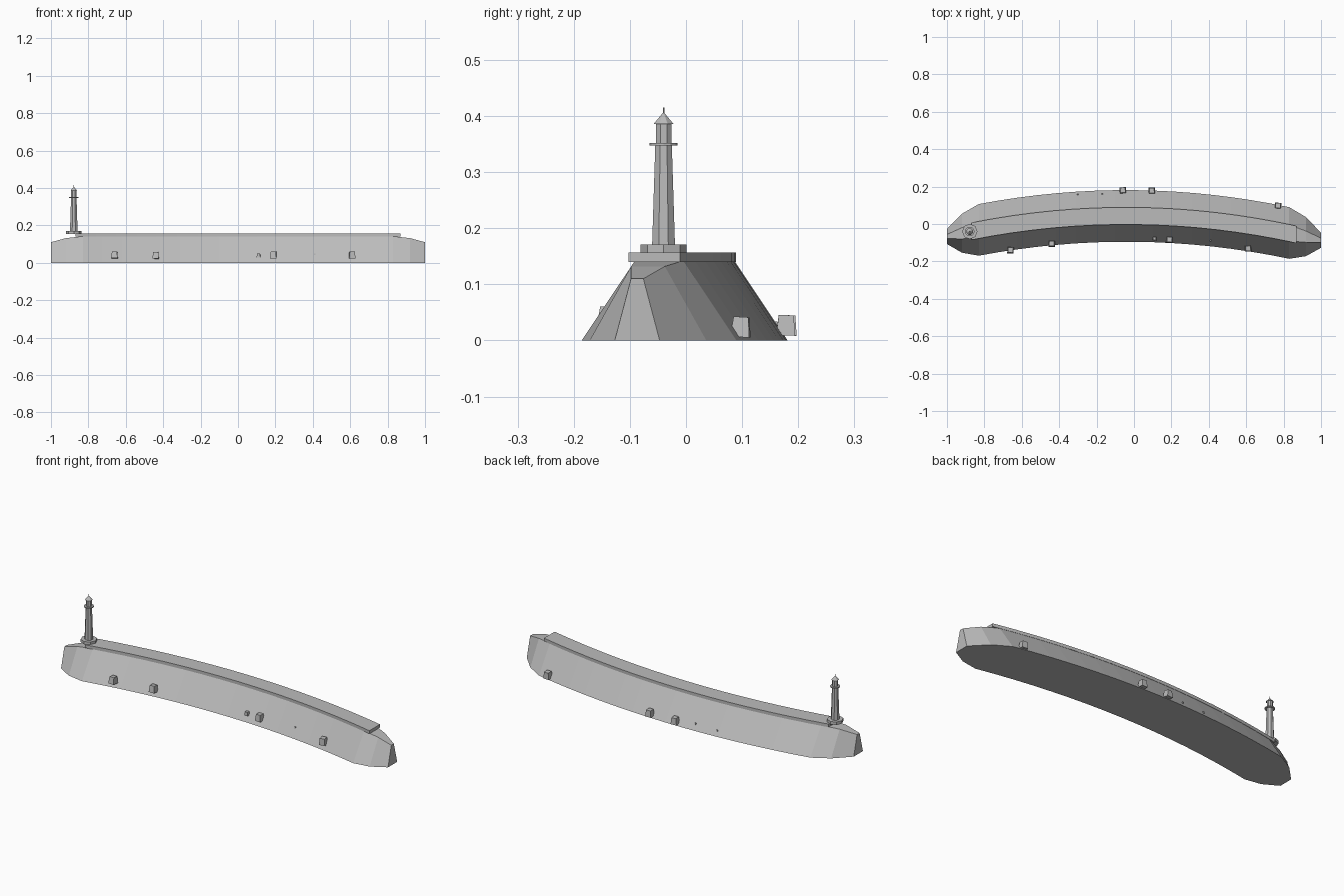
import bpy, bmesh, math, random
from mathutils import Matrix

if "Cube" in bpy.data.objects:
    bpy.data.objects.remove(bpy.data.objects["Cube"])

random.seed(4)


def material(name, v):
    m = bpy.data.materials.new(name)
    m.diffuse_color = (v, v, v, 1)
    m.use_nodes = True
    m.node_tree.nodes["Principled BSDF"].inputs["Base Color"].default_value = m.diffuse_color
    return m


STONE = material("grey stone", 0.5)


def finish(name, bm):
    bmesh.ops.recalc_face_normals(bm, faces=bm.faces)
    me = bpy.data.meshes.new(name)
    bm.to_mesh(me)
    bm.free()
    ob = bpy.data.objects.new(name, me)
    bpy.context.collection.objects.link(ob)
    me.materials.append(STONE)
    return ob


def centre(x):
    """Centreline of the curved wall."""
    return 0.043 - 0.010 * x - 0.12 * x * x


def sweep(name, stations):
    """Trapezoid sections (x, half base, half top, z0, z1) joined along the curve."""
    bm = bmesh.new()
    rings = []
    for x, wb, wt, z0, z1 in stations:
        c = centre(x)
        rings.append([bm.verts.new((x, c + dy, z)) for dy, z in
                      ((-wb, z0), (wb, z0), (wt, z1), (-wt, z1))])
    for a, b in zip(rings, rings[1:]):
        for i in range(4):
            j = (i + 1) % 4
            bm.faces.new((a[i], a[j], b[j], b[i]))
    bm.faces.new(rings[0])
    bm.faces.new(rings[-1])
    return finish(name, bm)


def turned(name, x, y, profile, sides, phase):
    """Faceted solid of revolution from (radius, z) points."""
    bm = bmesh.new()
    rings = []
    for r, z in profile:
        rings.append([bm.verts.new((x + r * math.cos(phase + k * math.tau / sides),
                                    y + r * math.sin(phase + k * math.tau / sides), z))
                      for k in range(sides)])
    for a, b in zip(rings, rings[1:]):
        for i in range(sides):
            j = (i + 1) % sides
            bm.faces.new((a[i], a[j], b[j], b[i]))
    bm.faces.new(rings[0])
    bm.faces.new(rings[-1])
    return finish(name, bm)


def block(name, x, y, z, size, height):
    """Tapered armour block, slightly turned."""
    bm = bmesh.new()
    bmesh.ops.create_cube(bm, size=1)
    for v in bm.verts:
        k = 0.78 if v.co.z > 0 else 1.0
        v.co = (v.co.x * size * k, v.co.y * size * k, v.co.z * height)
    turn = (Matrix.Translation((x, y, z))
            @ Matrix.Rotation(random.uniform(-0.12, 0.12), 4, 'Z')
            @ Matrix.Rotation(random.uniform(-0.08, 0.08), 4, 'X'))
    bm.transform(turn)
    return finish(name, bm)


# Sloped rubble mound with tapering ends
N = 16
body = [(-0.83 + 1.66 * i / N, 0.138, 0.043, 0, 0.142) for i in range(N + 1)]
tip = [(1.0, 0.040, 0.011, 0, 0.110), (0.92, 0.104, 0.030, 0, 0.132)]
left = [(-t[0],) + t[1:] for t in tip]
sweep("mound", left + body + tip[::-1])

# Flat walkway slab on the crest
sweep("walkway", [(-0.87 + 1.74 * i / N, 0.046, 0.046, 0.140, 0.157)
                  for i in range(N + 1)])

# Lighthouse at the left end
LX, LY = -0.878, -0.04
FLAT = math.pi / 8
turned("tower_platform", LX, LY, [(0.041, 0.155), (0.041, 0.171)], 8, 0)
turned("tower", LX, LY, [(0.022, 0.171), (0.016, 0.347)], 8, FLAT)
turned("gallery", LX, LY, [(0.025, 0.347), (0.025, 0.352)], 12, 0)
turned("lantern", LX, LY, [(0.015, 0.352), (0.015, 0.386)], 8, FLAT)
turned("roof", LX, LY, [(0.019, 0.386), (0.001, 0.406)], 8, FLAT)
turned("finial", LX, LY, [(0.0015, 0.400), (0.0015, 0.415)], 6, 0)

# Armour blocks at the foot of both slopes
for i, (x, y, z) in enumerate([(-0.66, -0.140, 0.042), (-0.44, -0.105, 0.040),
                               (0.19, -0.083, 0.042), (0.61, -0.130, 0.042),
                               (-0.06, 0.180, 0.027), (0.095, 0.178, 0.027),
                               (0.77, 0.098, 0.024)]):
    block(f"armour_block_{i + 1}", x, y, z, 0.034, 0.036)

# Small stones mostly sunk in the slopes
for i, (x, y, z, s) in enumerate([(0.11, -0.078, 0.040, 0.020), (0.41, -0.089, 0.046, 0.008),
                                  (-0.30, 0.158, 0.026, 0.008), (-0.17, 0.160, 0.030, 0.008)]):
    block(f"small_stone_{i + 1}", x, y, z, s, s)
